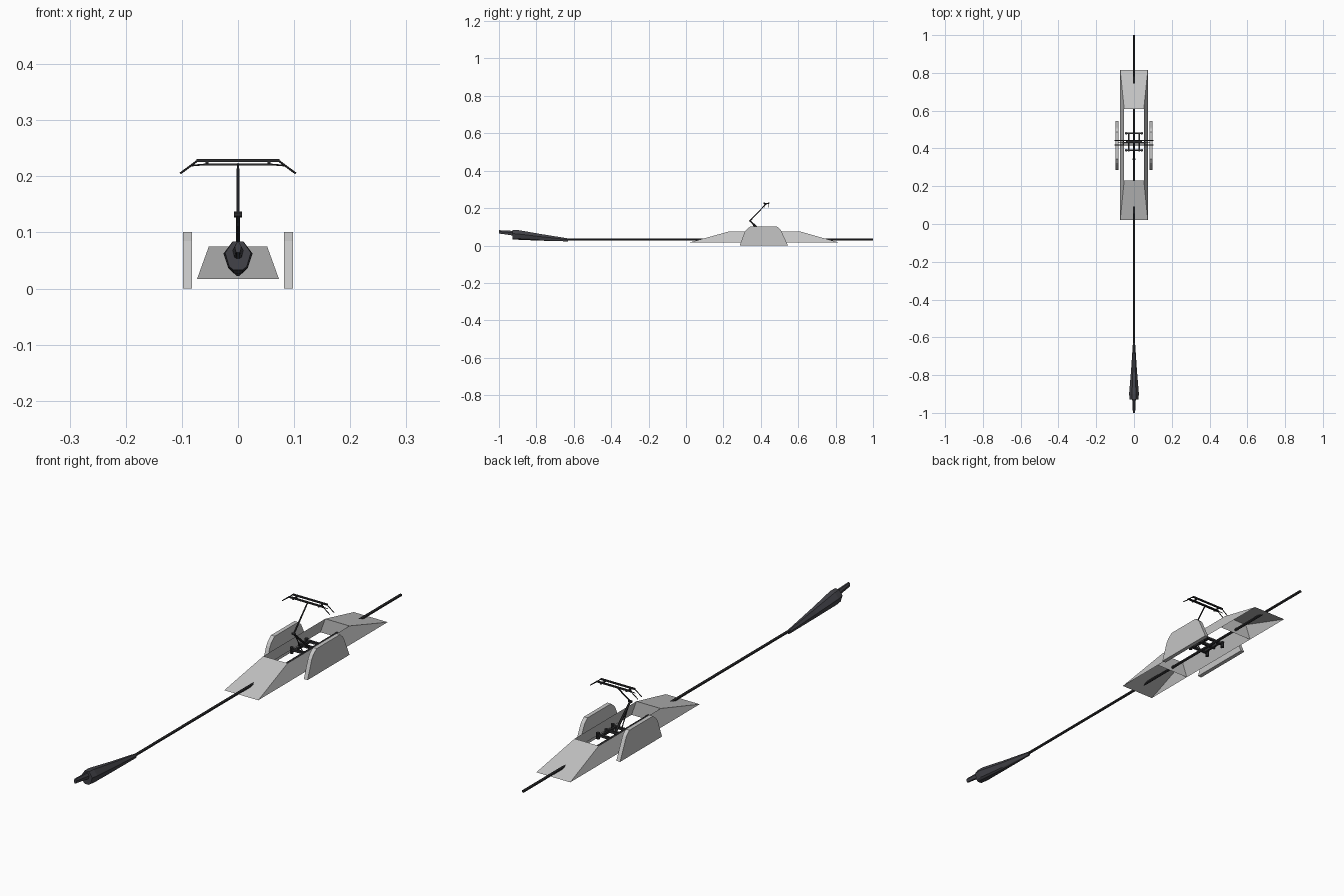
import bpy, bmesh, math
from mathutils import Vector

if "Cube" in bpy.data.objects:
    bpy.data.objects.remove(bpy.data.objects["Cube"])


def material(name, rgb):
    m = bpy.data.materials.new(name)
    m.diffuse_color = (*rgb, 1)
    m.use_nodes = True
    m.node_tree.nodes["Principled BSDF"].inputs["Base Color"].default_value = m.diffuse_color
    return m


GREY = material("light grey", (0.56, 0.56, 0.56))
DARK = material("dark slate", (0.055, 0.055, 0.065))
BLACK = material("near black", (0.025, 0.025, 0.027))


def make(name, bm, mat, recalc=True):
    if recalc:
        bmesh.ops.recalc_face_normals(bm, faces=bm.faces)
    me = bpy.data.meshes.new(name)
    bm.to_mesh(me)
    bm.free()
    me.materials.append(mat)
    ob = bpy.data.objects.new(name, me)
    bpy.context.collection.objects.link(ob)
    return ob


def loft(name, rings, mat):
    """Skin a list of equal-length rings and cap both ends."""
    bm = bmesh.new()
    vs = [[bm.verts.new(p) for p in r] for r in rings]
    n = len(rings[0])
    for a, b in zip(vs, vs[1:]):
        for i in range(n):
            j = (i + 1) % n
            bm.faces.new((a[i], a[j], b[j], b[i]))
    bm.faces.new(vs[0])
    bm.faces.new(vs[-1])
    return make(name, bm, mat)


def rod(name, a, b, r, mat=BLACK, sides=6, r2=None):
    a, b = Vector(a), Vector(b)
    q = (b - a).to_track_quat('Z', 'Y')
    ring = [Vector((math.cos(t), math.sin(t), 0)) for t in
            (2 * math.pi * (i + 0.5) / sides for i in range(sides))]
    return loft(name, [[p + q @ (v * s) for v in ring]
                       for p, s in ((a, r), (b, r2 or r))], mat)


def box(name, centre, size, mat=BLACK):
    (x, y, z), (w, d, h) = centre, [s / 2 for s in size]
    return loft(name, [[(x - w, y - d, k), (x + w, y - d, k),
                        (x + w, y + d, k), (x - w, y + d, k)]
                       for k in (z - h, z + h)], mat)


# Open-bottomed fairing: side sheets, end slopes and inner end walls
bm = bmesh.new()
ZB, ZT = 0.017, 0.075


def quad(*pts):
    bm.faces.new([bm.verts.new(p) for p in pts])


for s in (-1, 1):
    quad((s * .073, .02, ZB), (s * .073, .815, ZB), (s * .052, .61, ZT), (s * .052, .23, ZT))
for y0, y1 in ((.02, .23), (.815, .61)):
    quad((-.073, y0, ZB), (.073, y0, ZB), (.052, y1, ZT), (-.052, y1, ZT))
    quad((-.052, y1, ZT), (.052, y1, ZT), (.073, y1, ZB), (-.073, y1, ZB))
bmesh.ops.remove_doubles(bm, verts=bm.verts, dist=1e-5)
make("fairing", bm, GREY)

# Side plates with bevelled tops
profile = [(.287, 0), (.545, 0), (.513, .07), (.505, .085), (.487, .101),
           (.343, .101), (.323, .085), (.313, .07)]
for s, side in ((-1, "left"), (1, "right")):
    loft(side + "_side_plate", [[(s * x, y, z) for y, z in profile]
                                for x in (.082, .098)], GREY)

# Long rod through the whole model
rod("long_rod", (0, -.66, .033), (0, 1, .033), .0055, BLACK)


# Faceted tapering nose: (y, half width, bottom, top)
def nose_ring(y, w, b, t):
    h = t - b
    half = [(.35, b), (.68, b + .12 * h), (1, b + .6 * h), (.4, t)]
    pts = [(w * k, y, z) for k, z in half]
    return pts + [(-x, yy, z) for x, yy, z in reversed(pts)]


loft("nose", [nose_ring(*r) for r in (
    (-.63, .006, .022, .038), (-.78, .016, .026, .062),
    (-.90, .026, .031, .083), (-.928, .023, .033, .084))], DARK)
loft("nose_stub", [nose_ring(*r) for r in (
    (-1, .006, .064, .082), (-.96, .008, .059, .080),
    (-.92, .010, .052, .078))], DARK)

# Collector base frame
for y in (.39, .48):
    box("cross_beam", (0, y, .043), (.09, .009, .009))
    for s in (-1, 1):
        rod("insulator", (s * .042, y, .028), (s * .042, y, .052), .007, BLACK, 8)
for s in (-1, 1):
    box("base_rail", (s * .028, .435, .043), (.008, .10, .009))
box("pivot_beam", (0, .435, .046), (.085, .01, .01))

# Folding arm
rod("lower_arm", (0, .435, .045), (0, .342, .132), .005, r2=.004)
rod("lower_link", (0, .395, .045), (0, .352, .122), .002)
rod("elbow", (-.007, .342, .132), (.007, .342, .132), .005)
rod("upper_arm", (0, .342, .132), (0, .428, .222), .0032, r2=.0025)

# Collector head: strips with drooping horns
box("head_bar", (0, .43, .221), (.12, .006, .004))
for y in (.418, .442):
    box("contact_strip", (0, y, .228), (.148, .007, .005))
    for s in (-1, 1):
        rod("horn", (s * .072, y, .228), (s * .103, y, .205), .0018)
for s in (-1, 1):
    box("head_bracket", (s * .055, .43, .224), (.005, .03, .004))
    rod("horn_brace", (s * .06, .43, .221), (s * .084, .43, .219), .0015)
